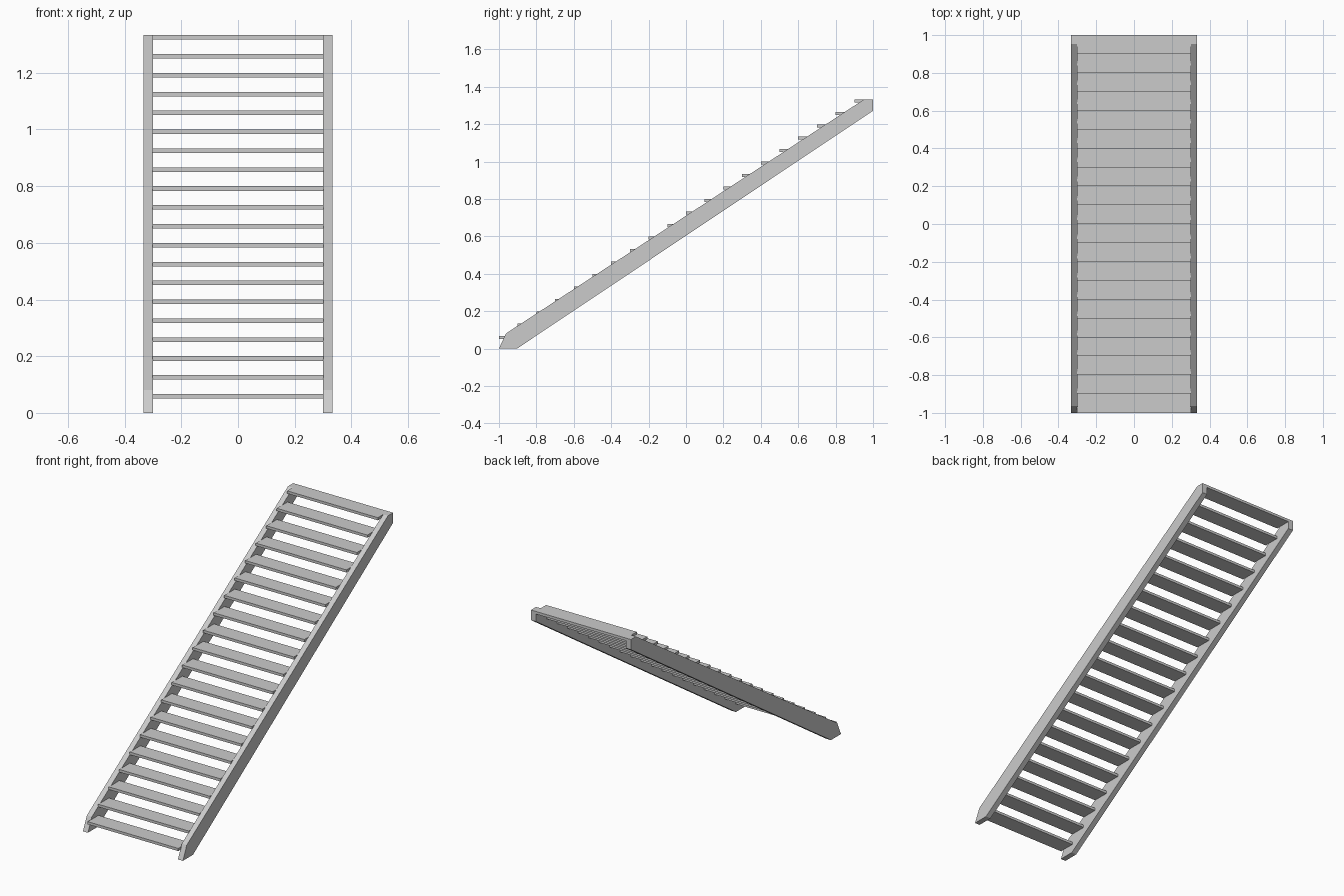
import bpy, bmesh
from mathutils import Vector

if "Cube" in bpy.data.objects:
    bpy.data.objects.remove(bpy.data.objects["Cube"])

STEPS = 20
RUN = 2.0 / STEPS
RISE = 1.333 / STEPS
HALF_W = 0.333
INNER = 0.30
THICK = 0.016


def prism(name, profile, x0, x1):
    """Extrude a (y, z) profile from x0 to x1."""
    bm = bmesh.new()
    face = bm.faces.new([bm.verts.new((x0, y, z)) for y, z in profile])
    ext = bmesh.ops.extrude_face_region(bm, geom=[face])
    verts = [g for g in ext["geom"] if isinstance(g, bmesh.types.BMVert)]
    bmesh.ops.translate(bm, verts=verts, vec=Vector((x1 - x0, 0, 0)))
    bmesh.ops.recalc_face_normals(bm, faces=bm.faces)
    mesh = bpy.data.meshes.new(name)
    bm.to_mesh(mesh)
    bm.free()
    obj = bpy.data.objects.new(name, mesh)
    bpy.context.collection.objects.link(obj)
    return obj


# Side stringers with cut foot and squared top
stringer = [(-1, 0), (-0.904, 0), (1, 1.272), (1, 1.333),
            (0.952, 1.333), (-0.963, 0.081)]
prism("right_stringer", stringer, INNER, HALF_W)
prism("left_stringer", stringer, -HALF_W, -INNER)

# Open treads, let slightly into the stringers
for i in range(STEPS):
    y, z = -1 + i * RUN, (i + 1) * RISE
    tread = [(y, z - THICK), (y + RUN, z - THICK), (y + RUN, z), (y, z)]
    prism(f"tread_{i + 1:02d}", tread, -INNER - 0.002, INNER + 0.002)
